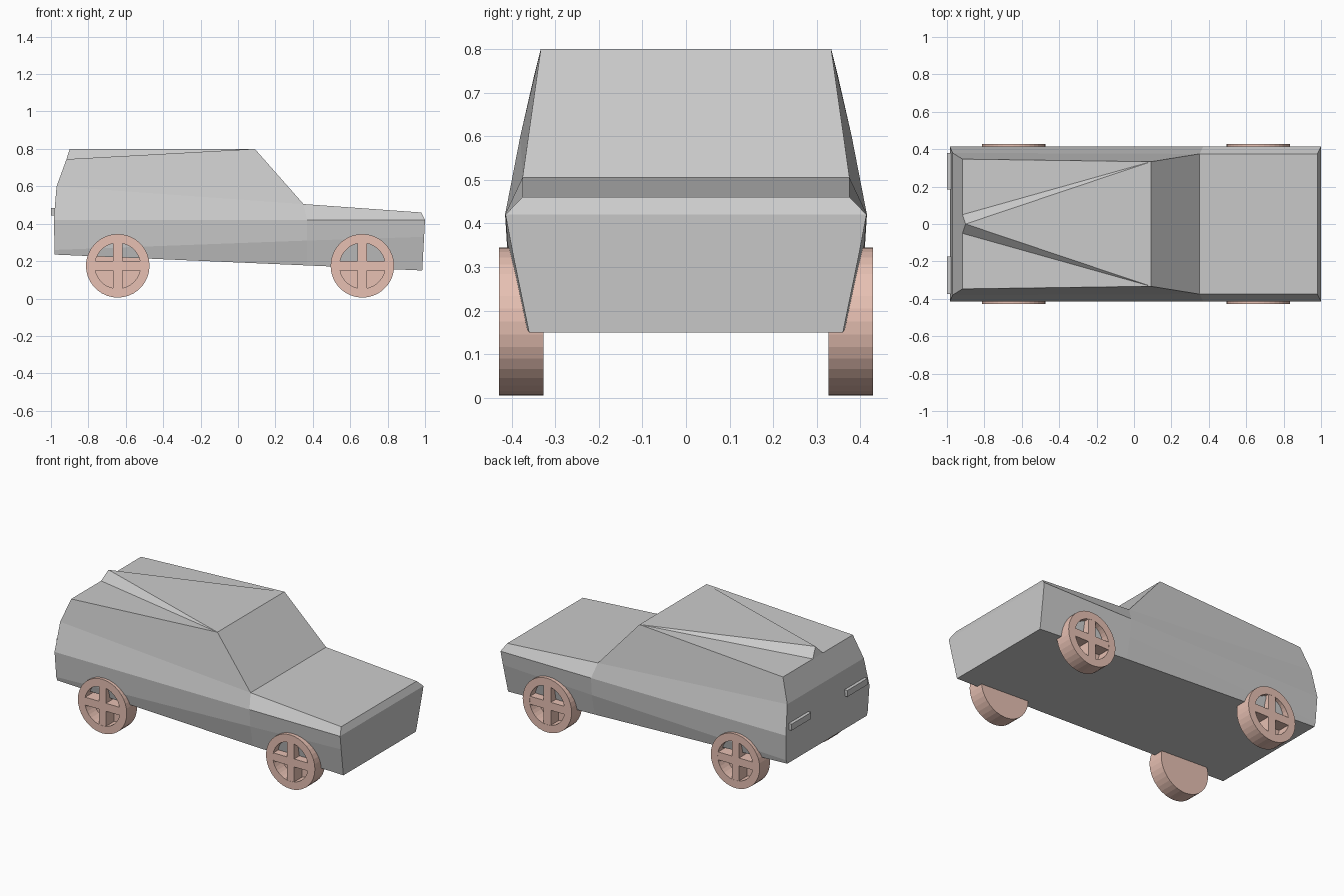
import bpy, bmesh, math

if "Cube" in bpy.data.objects:
    bpy.data.objects.remove(bpy.data.objects["Cube"])

tyre_mat = bpy.data.materials.new("terracotta")
tyre_mat.diffuse_color = (0.80, 0.53, 0.45, 1)
tyre_mat.use_nodes = True
tyre_mat.node_tree.nodes["Principled BSDF"].inputs["Base Color"].default_value = tyre_mat.diffuse_color


def finish(bm, name, mat=None):
    bmesh.ops.recalc_face_normals(bm, faces=bm.faces[:])
    me = bpy.data.meshes.new(name)
    bm.to_mesh(me)
    bm.free()
    ob = bpy.data.objects.new(name, me)
    bpy.context.collection.objects.link(ob)
    if mat:
        me.materials.append(mat)
    return ob


def box(bm, x0, x1, y0, y1, z0, z1):
    r = bmesh.ops.create_cube(bm, size=1)
    for v in r["verts"]:
        v.co = ((x0 + x1) / 2 + v.co.x * (x1 - x0),
                (y0 + y1) / 2 + v.co.y * (y1 - y0),
                (z0 + z1) / 2 + v.co.z * (z1 - z0))


# Body: half sections running from the sill up to the roof or bonnet edge
rear = [(-.98, .395, .235), (-.98, .405, .26), (-.985, .415, .42),
        (-.97, .38, .60), (-.917, .347, .745)]
mid = [(.37, .378, .177), (.37, .406, .31), (.37, .415, .42),
       (.35, .375, .505), (.09, .333, .80)]
nose = [(.985, .36, .15), (.995, .397, .33), (1.0, .414, .42), (.98, .375, .46)]

bm = bmesh.new()


def ring(points, s):
    return [bm.verts.new((x, s * y, z)) for x, y, z in points]


R, M, N = ([ring(p, s) for s in (-1, 1)] for p in (rear, mid, nose))
notch = ring([(-.917, .05, .745)], -1) + ring([(-.917, .05, .745)], 1)
peak = bm.verts.new((-.90, 0, .80))
face = bm.faces.new

# Body sides, with sloped roof edges rising to the central ridge
for s in (0, 1):
    for i in range(4):
        face((R[s][i], M[s][i], M[s][i + 1], R[s][i + 1]))
    for i in range(3):
        face((M[s][i], N[s][i], N[s][i + 1], M[s][i + 1]))
    face((M[s][4], R[s][4], notch[s]))
    face((M[s][4], notch[s], peak))

# Underside, tail, windscreen, bonnet and nose
face((M[0][4], M[1][4], peak))
for A, B in ((R, M), (M, N)):
    face((A[0][0], B[0][0], B[1][0], A[1][0]))
for i in range(3):
    face((R[0][i], R[0][i + 1], R[1][i + 1], R[1][i]))
    face((N[0][i], N[0][i + 1], N[1][i + 1], N[1][i]))
face((R[0][3], R[0][4], notch[0], notch[1], R[1][4], R[1][3]))
face((notch[0], peak, notch[1]))
face((M[0][3], M[0][4], M[1][4], M[1][3]))
face((M[0][3], N[0][3], N[1][3], M[1][3]))
finish(bm, "car_body")

# Rear bars
for name, y0, y1 in (("rear_bar_left", .185, .38), ("rear_bar_right", -.375, -.175)):
    bm = bmesh.new()
    box(bm, -1.0, -.96, y0, y1, .443, .483)
    finish(bm, name)

# Wheels: lathed dish with a cross of spokes
RAD, CZ, SEG = .17, .175, 36
profile = [(RAD, .327), (RAD, .429), (.122, .429), (.122, .35)]


def wheel(name, cx, s):
    bm = bmesh.new()
    loops = [[bm.verts.new((cx + r * math.cos(2 * math.pi * k / SEG), s * y,
                            CZ + r * math.sin(2 * math.pi * k / SEG)))
              for k in range(SEG)] for r, y in profile]
    for a, b in zip(loops, loops[1:]):
        for k in range(SEG):
            j = (k + 1) % SEG
            bm.faces.new((a[k], a[j], b[j], b[k]))
    bm.faces.new(loops[0])
    bm.faces.new(loops[-1])
    y0, y1 = sorted((s * .349, s * .428))
    box(bm, cx - .123, cx + .123, y0, y1, CZ - .025, CZ + .025)
    box(bm, cx - .025, cx + .025, y0, y1, CZ - .123, CZ + .123)
    finish(bm, name, tyre_mat)


for end, cx in (("rear", -.643), ("front", .665)):
    for side, s in (("right", -1), ("left", 1)):
        wheel(f"{end}_{side}_wheel", cx, s)
